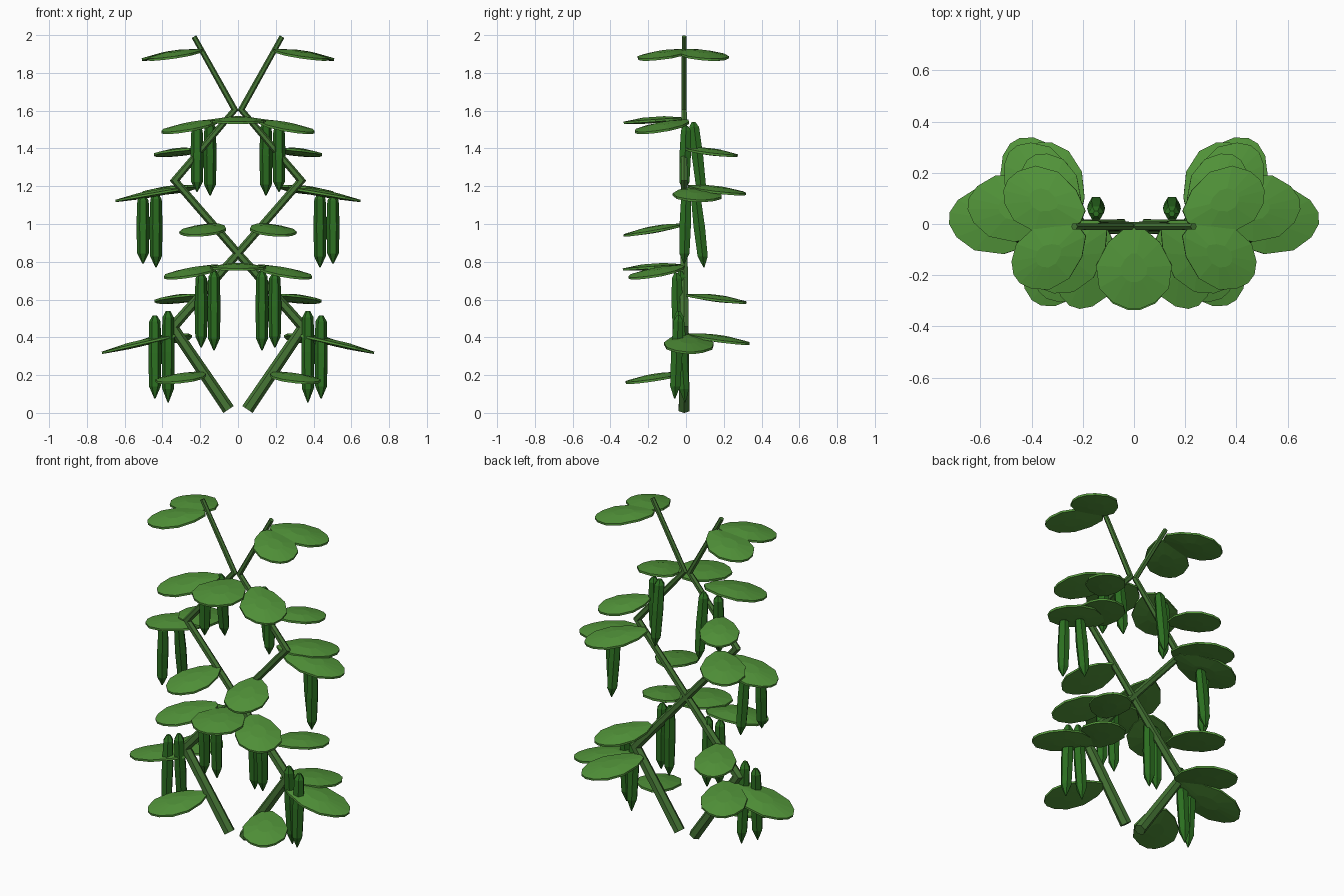
import bpy, bmesh
from math import sin, cos, tau, radians
from mathutils import Vector, Matrix

if "Cube" in bpy.data.objects:
    bpy.data.objects.remove(bpy.data.objects["Cube"])


def material(name, rgb):
    m = bpy.data.materials.new(name)
    m.diffuse_color = (*rgb, 1)
    m.use_nodes = True
    m.node_tree.nodes["Principled BSDF"].inputs["Base Color"].default_value = m.diffuse_color
    return m


LEAF = material("leaf_green", (0.085, 0.30, 0.042))
STEM = material("stem_green", (0.06, 0.18, 0.035))
POD = material("pod_green", (0.025, 0.16, 0.015))


def build(name, rings, mat, mirror=True):
    """Skin a stack of equal vertex rings, cap both ends, mirror across x."""
    bm = bmesh.new()
    loops = [[bm.verts.new(p) for p in ring] for ring in rings]
    n = len(loops[0])
    for a, b in zip(loops, loops[1:]):
        for i in range(n):
            j = (i + 1) % n
            bm.faces.new((a[i], a[j], b[j], b[i]))
    bm.faces.new(loops[0])
    bm.faces.new(loops[-1])
    bmesh.ops.recalc_face_normals(bm, faces=bm.faces)
    me = bpy.data.meshes.new(name)
    bm.to_mesh(me)
    bm.free()
    me.materials.append(mat)
    ob = bpy.data.objects.new(name, me)
    bpy.context.collection.objects.link(ob)
    if mirror:
        mod = ob.modifiers.new("mirror", 'MIRROR')
        mod.use_mirror_merge = False


# Zigzag vine with mitred bends
path = [Vector((x, -0.01, z)) for x, z in
        [(0.05, 0.018), (0.345, 0.455), (0.0, 0.845), (0.335, 1.23), (0.017, 1.605), (0.233, 1.992)]]
radii = [0.033, 0.028, 0.021, 0.02, 0.016, 0.014]
rings = []
for i, p in enumerate(path):
    d0 = (p - path[max(i - 1, 0)]).normalized()
    d1 = (path[min(i + 1, len(path) - 1)] - p).normalized()
    t = (d0 + d1).normalized()
    side = Vector((t.z, 0, -t.x)) / t.dot(d1 if d1.length else d0)
    rings.append([p + radii[i] * (side * cos(tau * k / 6) + Vector((0, 1, 0)) * sin(tau * k / 6))
                  for k in range(6)])
build("vine_stem", rings, STEM)

# Leaves: flattened outline, thin rim, domed towards the middle
half = [(-1, 0.2), (-0.62, 0.68), (-0.05, 1), (0.5, 0.92), (0.85, 0.55), (1, 0.17)]
outline = half + [(u, -v) for u, v in reversed(half)]


def leaf(name, centre, yaw, a, b, pitch, mirror=True):
    m = (Matrix.Translation(centre) @ Matrix.Rotation(radians(yaw), 4, 'Z')
         @ Matrix.Rotation(radians(pitch), 4, 'Y'))
    layers = [(0.35, -0.013), (1, -0.006), (1, 0.006), (0.35, 0.02)]
    build(name, [[m @ Vector((u * a * s, v * b * s, h)) for u, v in outline] for s, h in layers],
          LEAF, mirror)


leaves = [  # centre, yaw, half length, half width, downward pitch
    ((0.35, 0.09, 1.895), 22, 0.165, 0.125, 9),
    ((0.33, -0.12, 1.895), -36, 0.16, 0.12, 9),
    ((0.25, -0.12, 1.515), -42, 0.175, 0.128, 11),
    ((0.32, 0.135, 1.378), 57, 0.15, 0.11, 7),
    ((0.46, 0.06, 1.155), 6, 0.19, 0.13, 10),
    ((0.36, 0.16, 1.178), 50, 0.175, 0.125, 7),
    ((0.18, -0.165, 0.968), -72, 0.17, 0.12, 10),
    ((0.24, -0.15, 0.745), -47, 0.175, 0.128, 11),
    ((0.31, 0.16, 0.603), 63, 0.17, 0.115, 7),
    ((0.515, 0.015, 0.365), 2, 0.21, 0.132, 13),
    ((0.375, 0.17, 0.39), 60, 0.18, 0.128, 8),
    ((0.295, -0.16, 0.185), -60, 0.172, 0.125, 9),
]
for i, args in enumerate(leaves):
    leaf(f"leaf_pair_{i + 1}", *args)
leaf("centre_leaf_upper", (0, -0.17, 1.547), -90, 0.16, 0.148, 4, False)
leaf("centre_leaf_lower", (0, -0.175, 0.77), -90, 0.16, 0.148, 4, False)

# Hanging pods: six sided, blunt top, pointed tip
pods = [  # x, top y, bottom y, top z, bottom z
    (0.148, 0.04, 0.085, 1.54, 1.15), (0.217, 0.0, -0.01, 1.52, 1.17),
    (0.434, 0.05, 0.095, 1.16, 0.77), (0.503, 0.0, -0.01, 1.15, 0.79),
    (0.127, -0.03, -0.02, 0.75, 0.33), (0.195, -0.05, -0.04, 0.74, 0.345),
    (0.37, -0.04, -0.005, 0.54, 0.055), (0.44, -0.04, -0.06, 0.515, 0.075),
]
profile = [(0, 0.012), (0.07, 0.03), (0.45, 0.035), (0.85, 0.031), (1, 0.003)]
for i, (x, y0, y1, z0, z1) in enumerate(pods):
    top, tip = Vector((x, y0, z0)), Vector((x, y1, z1))
    build(f"pod_pair_{i + 1}",
          [[top.lerp(tip, t) + Vector((r * cos(tau * k / 6), r * sin(tau * k / 6), 0))
            for k in range(6)] for t, r in profile], POD)
